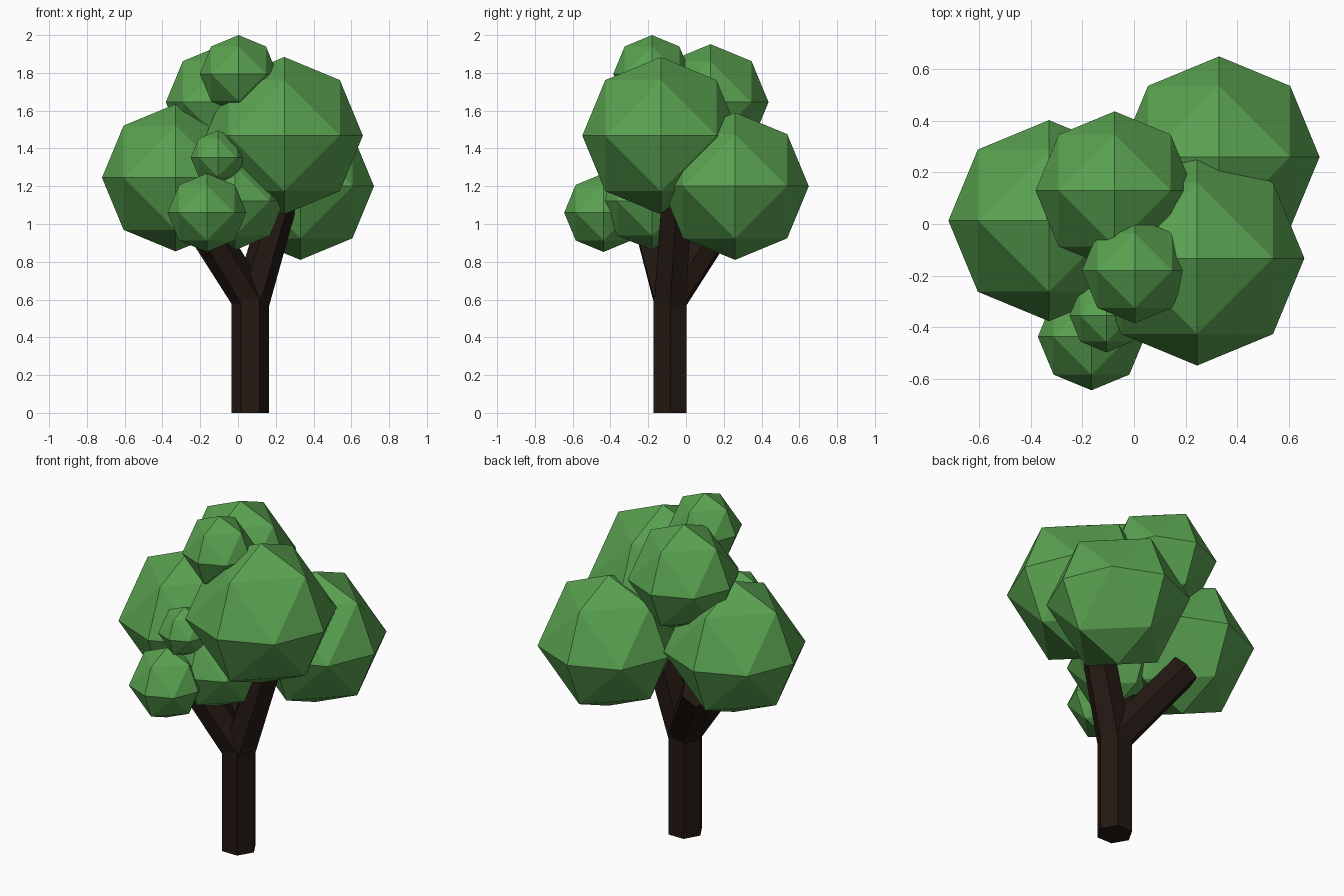
import bpy, bmesh, math
from itertools import product
from mathutils import Vector

if "Cube" in bpy.data.objects:
    bpy.data.objects.remove(bpy.data.objects["Cube"])


def material(name, color):
    m = bpy.data.materials.new(name)
    m.diffuse_color = color
    m.use_nodes = True
    m.node_tree.nodes["Principled BSDF"].inputs["Base Color"].default_value = m.diffuse_color
    return m


LEAF = material("leaf_green", (0.10, 0.36, 0.08, 1))
BARK = material("dark_bark", (0.017, 0.009, 0.006, 1))


def hull_object(name, points, mat):
    """Flat-faced convex solid around the points, flat regions merged."""
    bm = bmesh.new()
    for p in points:
        bm.verts.new(p)
    bmesh.ops.convex_hull(bm, input=bm.verts[:])
    bmesh.ops.dissolve_limit(bm, angle_limit=0.01, verts=bm.verts[:], edges=bm.edges[:])
    bmesh.ops.recalc_face_normals(bm, faces=bm.faces[:])
    mesh = bpy.data.meshes.new(name)
    bm.to_mesh(mesh)
    bm.free()
    mesh.materials.append(mat)
    obj = bpy.data.objects.new(name, mesh)
    bpy.context.collection.objects.link(obj)


def limb(name, start, end, r0, r1):
    """Six-sided limb between two points."""
    start, end = Vector(start), Vector(end)
    turn = Vector((0, 0, 1)).rotation_difference(end - start)
    pts = []
    for centre, r in ((start, r0), (end, r1)):
        for i in range(6):
            a = i * math.pi / 3
            pts.append(centre + turn @ Vector((r * math.cos(a), r * math.sin(a), 0)))
    hull_object(name, pts, BARK)


# Once-subdivided octahedron: six poles plus twelve edge midpoints
BALL = [Vector(p).normalized() for p in product((-1, 0, 1), repeat=3)
        if 1 <= sum(map(abs, p)) <= 2]


def clump(name, centre, r):
    hull_object(name, [Vector(centre) + r * p for p in BALL], LEAF)


# Trunk and its three branches
limb("trunk", (0.065, -0.085, 0), (0.065, -0.085, 0.61), 0.1, 0.1)
limb("right_branch", (0.065, -0.085, 0.57), (0.27, -0.04, 1.28), 0.097, 0.09)
limb("left_branch", (0.065, -0.085, 0.60), (-0.19, -0.20, 1.02), 0.097, 0.09)
limb("back_branch", (0.065, -0.085, 0.60), (-0.205, 0.185, 1.01), 0.097, 0.09)

# Foliage clumps
clump("foliage_back_right", (0.33, 0.26, 1.20), 0.39)
clump("foliage_left", (-0.33, 0.013, 1.245), 0.39)
clump("foliage_right", (0.245, -0.133, 1.468), 0.416)
clump("foliage_upper_back", (-0.075, 0.13, 1.645), 0.307)
clump("foliage_top", (0.003, -0.18, 1.795), 0.205)
clump("foliage_front_low", (-0.165, -0.437, 1.06), 0.208)
clump("foliage_front_small", (-0.107, -0.355, 1.352), 0.143)
clump("foliage_centre_low", (-0.015, -0.18, 1.122), 0.26)
